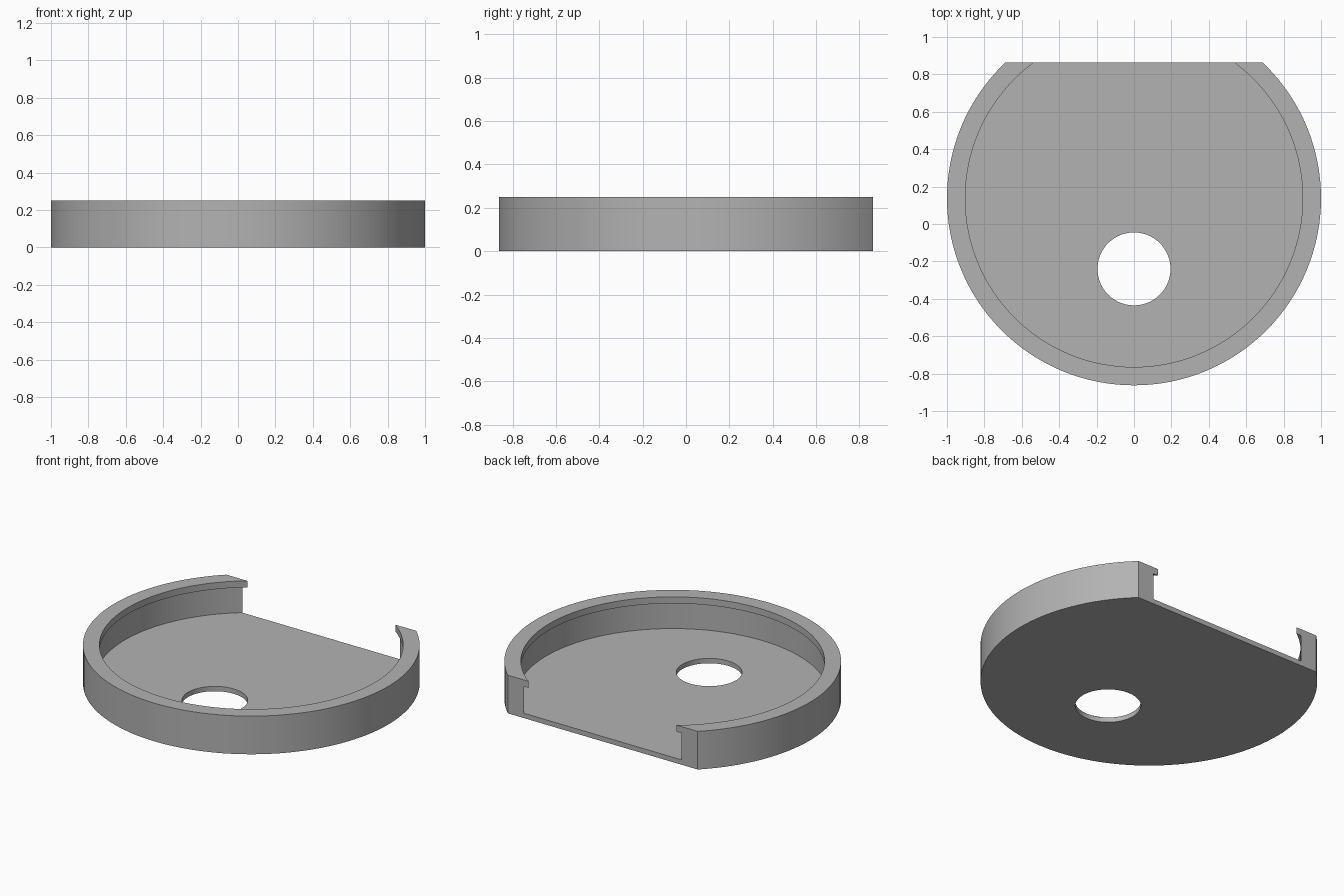
import bpy
import bmesh
import math

cube = bpy.data.objects.get("Cube")
if cube:
    bpy.data.objects.remove(cube, do_unlink=True)

SEGMENTS = 128
CENTRE_Y = 0.1375      # centre of the round wall
CUT_Y = 0.8625         # flat open back
HEIGHT = 0.25
FLOOR = 0.032
LIP_Z = 0.207          # underside of the overhanging lip
OUTER, GROOVE, LIP = 1.0, 0.924, 0.902

grey = bpy.data.materials.new("plain grey")
grey.use_nodes = True
colour = (0.45, 0.45, 0.45, 1)
grey.diffuse_color = colour
grey.node_tree.nodes["Principled BSDF"].inputs["Base Color"].default_value = colour


def lathe(name, profile, centre_y):
    """Closed solid turned from (radius, z) points, capped at both ends."""
    bm = bmesh.new()
    rings = []
    for r, z in profile:
        angles = [2 * math.pi * i / SEGMENTS for i in range(SEGMENTS)]
        rings.append([bm.verts.new((r * math.cos(a), centre_y + r * math.sin(a), z))
                      for a in angles])
    for low, high in zip(rings, rings[1:]):
        for i in range(SEGMENTS):
            j = (i + 1) % SEGMENTS
            bm.faces.new((low[i], low[j], high[j], high[i]))
    bm.faces.new(rings[0])
    bm.faces.new(rings[-1])
    bmesh.ops.recalc_face_normals(bm, faces=bm.faces)
    mesh = bpy.data.meshes.new(name)
    bm.to_mesh(mesh)
    bm.free()
    mesh.materials.append(grey)
    obj = bpy.data.objects.new(name, mesh)
    bpy.context.collection.objects.link(obj)
    return obj


# Round tray: outer wall, rim, overhanging lip, undercut wall and floor
tray = lathe("round_tray", [(OUTER, 0), (OUTER, HEIGHT), (LIP, HEIGHT),
                            (LIP, LIP_Z), (GROOVE, LIP_Z), (GROOVE, FLOOR)], CENTRE_Y)

# Cutters: finger hole through the floor and a block for the open back
hole = lathe("hole_cutter", [(0.195, -0.1), (0.195, 0.1)], -0.24)
bpy.ops.mesh.primitive_cube_add(size=2, location=(0, CUT_Y + 1, 0))
block = bpy.context.object
block.name = "back_cutter"
block.scale = (2, 1, 1)
block.data.materials.append(grey)

for cutter in (hole, block):
    cut = tray.modifiers.new(cutter.name, 'BOOLEAN')
    cut.operation = 'DIFFERENCE'
    cut.solver = 'EXACT'
    cut.object = cutter
    cutter.hide_render = True

# Bake the cuts and drop the cutters
bpy.ops.object.select_all(action='DESELECT')
tray.select_set(True)
bpy.context.view_layer.objects.active = tray
for cutter in (hole, block):
    bpy.ops.object.modifier_apply(modifier=cutter.name)
    bpy.data.objects.remove(cutter, do_unlink=True)

bpy.ops.object.shade_smooth_by_angle(angle=math.radians(30))
